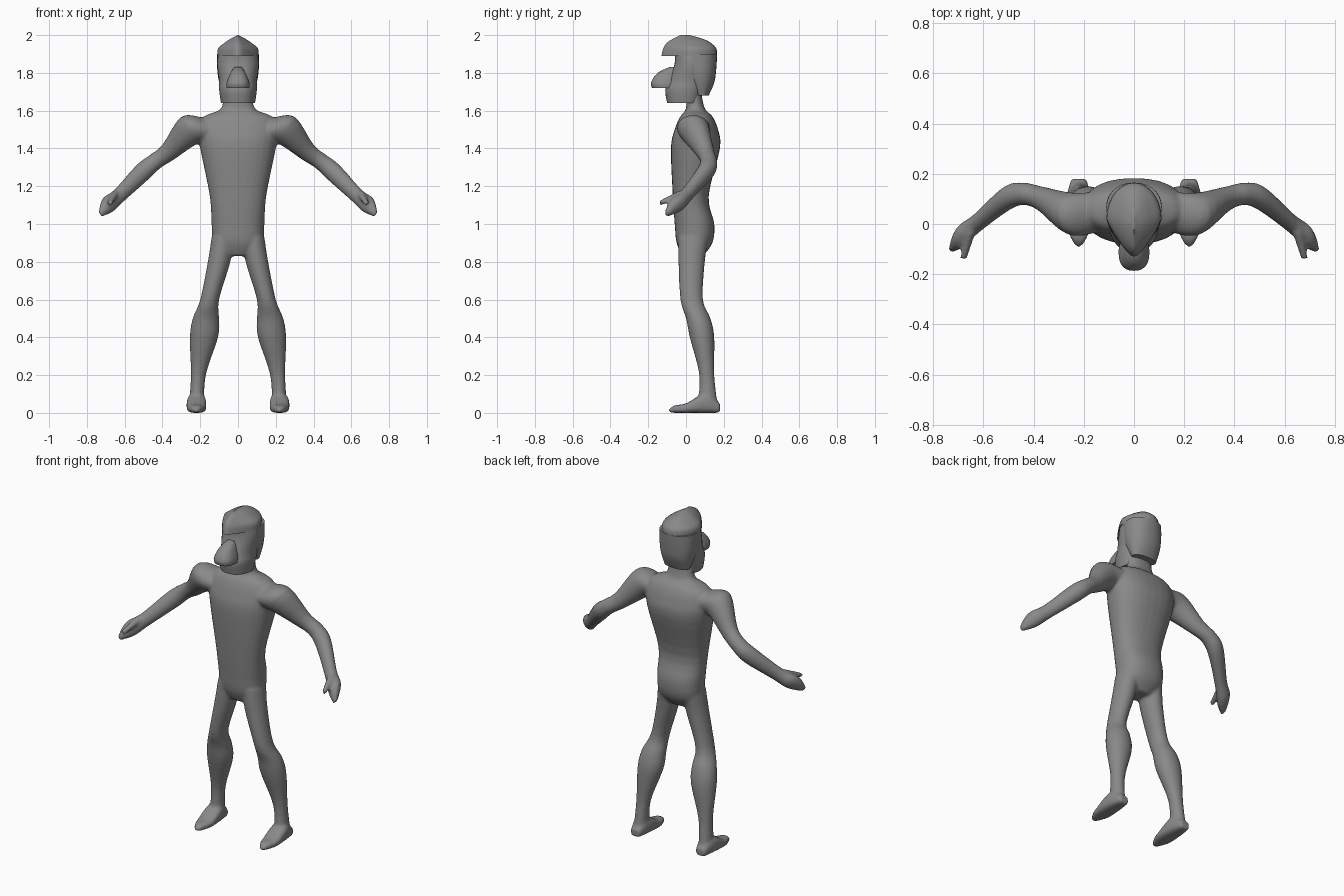
import bpy, bmesh, math
from mathutils import Vector

if "Cube" in bpy.data.objects:
    bpy.data.objects.remove(bpy.data.objects["Cube"], do_unlink=True)

grey = bpy.data.materials.new("plain grey")
grey.use_nodes = True
grey.diffuse_color = (.25, .25, .25, 1)
grey.node_tree.nodes["Principled BSDF"].inputs["Base Color"].default_value = grey.diffuse_color

ACROSS, DEPTH, UP = Vector((1, 0, 0)), Vector((0, 1, 0)), Vector((0, 0, 1))


def spline(rows, steps):
    """Smooth curve through the rows, one number at a time."""
    rows = [Vector(row) for row in rows]
    last = len(rows) - 1
    slopes = [(rows[min(i + 1, last)] - rows[max(i - 1, 0)]) / 2 for i in range(last + 1)]
    for i in range(last):
        gap = rows[i + 1] - rows[i]
        for k in range(steps):
            t = k / steps
            bend = (slopes[i] - gap) * (1 - t) - (slopes[i + 1] - gap) * t
            yield rows[i] + gap * t + bend * t * (1 - t)
    yield rows[last]


def level(z, half, front, back, x=0):
    """Horizontal section from its half width and its front and back edges."""
    return (x, (front + back) / 2, z, half, (back - front) / 2)


def loft(bm, sections, u=ACROSS, v=DEPTH, power=2, point=0, steps=4, count=28):
    """Closed tube through sections (x, y, z, radius along u, radius along v)."""
    rings = []
    for section in spline(sections, steps):
        x, y, z, radius_u, radius_v = section
        ring = []
        for i in range(count):
            angle = math.tau * i / count
            c, s = math.cos(angle), math.sin(angle)
            c = math.copysign(abs(c) ** (2 / power), c)
            s = math.copysign(abs(s) ** (2 / power), s)
            c *= 1 - point * max(0, -s)
            offset = u * c * max(radius_u, .002) + v * s * max(radius_v, .002)
            ring.append(bm.verts.new(Vector((x, y, z)) + offset))
        rings.append(ring)
    for low, high in zip(rings, rings[1:]):
        for i in range(count):
            j = (i + 1) % count
            bm.faces.new((low[i], low[j], high[j], high[i]))
    bm.faces.new(rings[0])
    bm.faces.new(rings[-1])


def finish(name, bm):
    bmesh.ops.recalc_face_normals(bm, faces=bm.faces)
    mesh = bpy.data.meshes.new(name)
    bm.to_mesh(mesh)
    bm.free()
    mesh.materials.append(grey)
    part = bpy.data.objects.new(name, mesh)
    bpy.context.collection.objects.link(part)
    bpy.ops.object.select_all(action="DESELECT")
    part.select_set(True)
    bpy.context.view_layer.objects.active = part
    bpy.ops.object.shade_smooth_by_angle(angle=math.radians(40))
    return part


def head_part(name, sections, power=2, point=0):
    bm = bmesh.new()
    loft(bm, sections, power=power, point=point)
    finish(name, bm)


# Torso and neck
body = bmesh.new()
loft(body, [
    level(.83, .07, -.02, .09),
    level(.9, .13, -.05, .14),
    level(1, .14, -.06, .15),
    level(1.15, .15, -.07, .12),
    level(1.4, .2, -.08, .18),
    level(1.5, .21, -.06, .17),
    level(1.57, .18, -.03, .14),
    level(1.61, .09, 0, .1),
    level(1.7, .08, 0, .08),
], power=2.3)

for side in (1, -1):
    # Leg from hip to ankle
    loft(body, [
        level(.93, .06, -.04, .12, side * .08),
        level(.8, .06, -.04, .1, side * .1),
        level(.6, .05, -.03, .09, side * .15),
        level(.5, .07, 0, .13, side * .17),
        level(.4, .075, .02, .15, side * .18),
        level(.2, .04, .07, .15, side * .21),
        level(.03, .04, .06, .17, side * .22),
    ])

    # Foot from toe to heel, resting on the ground
    foot = ((-.09, .01, .02), (-.06, .03, .04), (0, .05, .05), (.1, .05, .1), (.18, .03, .05))
    loft(body, [(side * .22, y, height / 2, half, height / 2) for y, half, height in foot],
         v=UP, power=3)

    # Arm and hand, with sections tilted across the limb
    arm = ((.14, .05, 1.5, .08), (.25, .04, 1.5, .085), (.37, .1, 1.38, .05), (.44, .12, 1.33, .045),
           (.51, .1, 1.27, .05), (.63, 0, 1.15, .04), (.69, -.05, 1.1, .045), (.73, -.1, 1.05, .015))
    tilt = Vector((side * .6, 0, .8))
    loft(body, [(side * x, y, z, radius, radius) for x, y, z, radius in arm], u=tilt)

    # Thumb
    thumb = ((.65, -.03, 1.16, .02), (.68, -.14, 1.11, .015))
    loft(body, [(side * x, y, z, radius, radius) for x, y, z, radius in thumb], v=UP)

skin = finish("body", body)
remesh = skin.modifiers.new("blend parts", "REMESH")
remesh.mode = "VOXEL"
remesh.voxel_size = .009
remesh.use_smooth_shade = True
relax = skin.modifiers.new("soften", "SMOOTH")
relax.iterations = 6

# Face with set-back eyes and a square jaw
head_part("face", [
    level(1.64, .09, -.1, .07),
    level(1.71, .1, -.11, .09),
    level(1.76, .1, -.09, .1),
    level(1.85, .11, -.06, .1),
    level(1.91, .1, -.06, .1),
], power=2.7, point=.2)

# Nose, flat underneath
head_part("nose", [
    level(1.72, .06, -.18, -.04),
    level(1.75, .06, -.185, -.04),
    level(1.8, .04, -.15, -.04),
    level(1.83, .02, -.09, -.03),
], power=2.4)

# Rounded back of the head
head_part("back_hair", [
    level(1.68, .08, .05, .12),
    level(1.75, .1, 0, .15),
    level(1.82, .11, -.02, .16),
    level(1.9, .11, -.04, .165),
], power=2.2)

# Crested hair with a pointed overhanging fringe
head_part("crested_hair", [
    level(1.89, .11, -.13, .165),
    level(1.93, .105, -.12, .16),
    level(1.96, .07, -.1, .13),
    level(1.98, .04, -.07, .09),
    level(2, 0, -.03, .02),
], point=.55)
